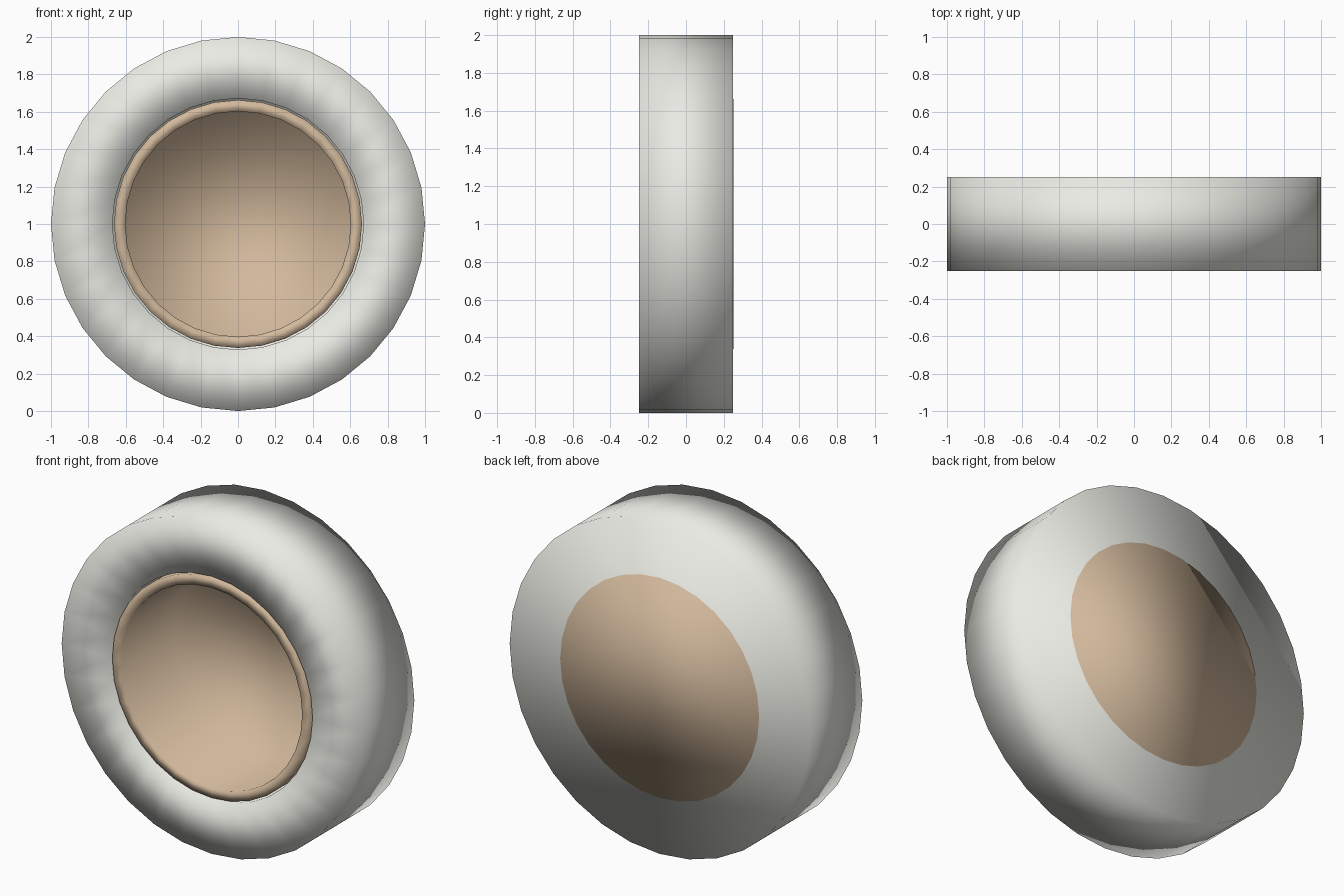
import bpy, bmesh, math

if "Cube" in bpy.data.objects:
    bpy.data.objects.remove(bpy.data.objects["Cube"])

SIDES = 32


def cup(name, r_out, r_in, y_front, y_floor, y_back, color=None):
    """Closed round dish lying along y: outer wall, front ring, inner wall, floor."""
    bm = bmesh.new()
    profile = [(r_out, y_back), (r_out, y_front), (r_in, y_front), (r_in, y_floor)]
    rings = []
    for r, y in profile:
        rings.append([bm.verts.new((r * math.sin(2 * math.pi * i / SIDES), y,
                                    1 + r * math.cos(2 * math.pi * i / SIDES)))
                      for i in range(SIDES)])
    for a, b in zip(rings, rings[1:]):
        for i in range(SIDES):
            j = (i + 1) % SIDES
            bm.faces.new((a[i], a[j], b[j], b[i]))
    bm.faces.new(rings[0])
    bm.faces.new(rings[-1])
    bmesh.ops.recalc_face_normals(bm, faces=bm.faces)
    for f in bm.faces:
        f.smooth = True
    me = bpy.data.meshes.new(name)
    bm.to_mesh(me)
    bm.free()
    ob = bpy.data.objects.new(name, me)
    bpy.context.collection.objects.link(ob)
    if color:
        mat = bpy.data.materials.new(name + "_material")
        mat.diffuse_color = color
        mat.use_nodes = True
        mat.node_tree.nodes["Principled BSDF"].inputs["Base Color"].default_value = mat.diffuse_color
        me.materials.append(mat)
    return ob


# Tyre: wide ring with a closed back
cup("tyre", 1.0, 0.672, -0.25, 0.248, 0.25, (0.83, 0.83, 0.78, 1))

# Rim: thin-walled dish nested in the tyre, its base showing at the back
cup("rim", 0.663, 0.603, -0.25, 0.246, 0.251, (0.64, 0.48, 0.33, 1))
